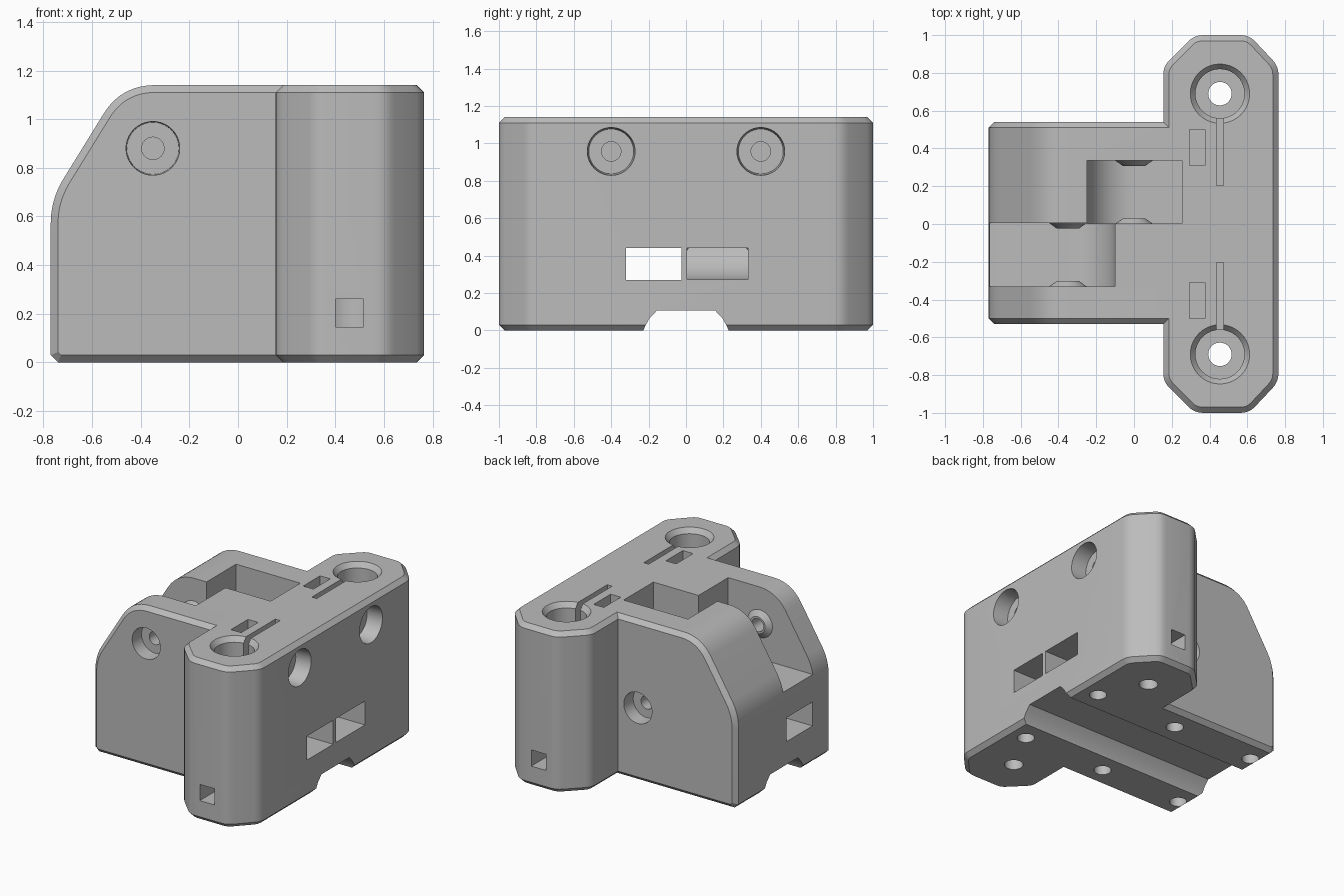
import bpy, bmesh, math
from mathutils import Vector

if "Cube" in bpy.data.objects:
    bpy.data.objects.remove(bpy.data.objects["Cube"], do_unlink=True)

grey = bpy.data.materials.new("plain_grey")
grey.use_nodes = True
GREY = (0.5, 0.5, 0.5, 1)
grey.diffuse_color = GREY
grey.node_tree.nodes["Principled BSDF"].inputs["Base Color"].default_value = GREY


def place(axis, a, b, t):
    """Put a 2D profile point (a, b) at distance t along an axis."""
    return {"x": (t, a, b), "y": (a, t, b), "z": (a, b, t)}[axis]


def make(name, bm):
    bmesh.ops.recalc_face_normals(bm, faces=bm.faces[:])
    mesh = bpy.data.meshes.new(name)
    bm.to_mesh(mesh)
    bm.free()
    mesh.materials.append(grey)
    obj = bpy.data.objects.new(name, mesh)
    bpy.context.collection.objects.link(obj)
    return obj


def loft(name, axis, loops, chamfer=0):
    """Skin a list of (t, 2D points) loops and cap the ends."""
    bm = bmesh.new()
    rings = [[bm.verts.new(place(axis, a, b, t)) for a, b in pts] for t, pts in loops]
    n = len(rings[0])
    for low, high in zip(rings, rings[1:]):
        for i in range(n):
            j = (i + 1) % n
            bm.faces.new((low[i], low[j], high[j], high[i]))
    caps = [bm.faces.new(rings[0]), bm.faces.new(rings[-1])]
    bmesh.ops.recalc_face_normals(bm, faces=bm.faces[:])
    if chamfer:
        edges = [e for f in caps for e in f.edges]
        bmesh.ops.bevel(bm, geom=edges, offset=chamfer, segments=1, affect="EDGES")
    return make(name, bm)


def prism(name, axis, pts, start, end, chamfer=0):
    return loft(name, axis, [(start, pts), (end, pts)], chamfer)


def box(name, x, y, z):
    return prism(name, "z", [(x[0], y[0]), (x[1], y[0]), (x[1], y[1]), (x[0], y[1])], *z)


def turned(name, axis, centre, steps, n=40):
    """Round part from (position, radius) steps along an axis."""
    circle = [(math.cos(math.tau * i / n), math.sin(math.tau * i / n)) for i in range(n)]
    return loft(name, axis, [(t, [(centre[0] + r * c, centre[1] + r * s) for c, s in circle])
                             for t, r in steps])


def rounded(corners, n=8):
    """Soften each (a, b, reach) corner with a short curve."""
    out = []
    for i, (a, b, reach) in enumerate(corners):
        p = Vector((a, b))
        if not reach:
            out.append((a, b))
            continue
        ends = [p + (Vector(corners[k % len(corners)][:2]) - p).normalized() * reach
                for k in (i - 1, i + 1)]
        for k in range(n + 1):
            t = k / n
            out.append(tuple(ends[0] * (1 - t) ** 2 + p * 2 * t * (1 - t) + ends[1] * t * t))
    return out


def arc(centre, r, start, end, n=14):
    return [(centre[0] + r * math.cos(math.radians(start + (end - start) * i / n)),
             centre[1] + r * math.sin(math.radians(start + (end - start) * i / n)))
            for i in range(n + 1)]


def combine(tool, operation="DIFFERENCE"):
    mod = body.modifiers.new("combine", "BOOLEAN")
    mod.object, mod.operation, mod.solver = tool, operation, "EXACT"
    bpy.context.view_layer.objects.active = body
    bpy.ops.object.modifier_apply(modifier=mod.name)
    bpy.data.objects.remove(tool, do_unlink=True)


H = 1.14
# Upright cross bar with clipped corners
half = [(0.32, -1), (0.61, -1), (0.765, -0.835), (0.765, 0.835),
        (0.61, 1), (0.32, 1), (0.155, 0.835), (0.155, -0.835)]
body = prism("carriage_body", "z", rounded([(a, b, 0.045) for a, b in half], 4), 0, H, 0.03)

# Arm with a sloped, rounded nose
nose = rounded([(-0.74, 0, 0), (0.3, 0, 0), (0.3, H, 0), (-0.48, H, 0.14),
                (-0.77, 0.67, 0.1), (-0.77, 0.03, 0)], 12)
combine(prism("arm", "y", nose, -0.53, 0.54, 0.03), "UNION")

# Pulley pockets: front one open to the nose, back one closed
FRONT, BACK = (-0.35, 0.88), (0, 0.52)
combine(prism("front_pocket", "y", [(-1, 1.3), (-1, 0.63)] + arc(FRONT, 0.25, 270, 360)
              + [(-0.1, 1.3)], -0.33, 0.004))
combine(prism("back_pocket", "y", [(-0.25, 1.3)] + arc(BACK, 0.25, 180, 270)
              + [(0.255, 0.27), (0.255, 1.3)], 0.002, 0.335))

# Belt channels
combine(box("front_channel", (-1, 1), (-0.32, -0.025), (0.27, 0.44)))
combine(box("back_channel", (0.1, 1), (0.005, 0.332), (0.271, 0.44)))

# Tapered bosses on the pocket walls
for centre, wall, step in ((FRONT, -0.33, 1), (FRONT, 0.004, -1),
                           (BACK, 0.335, -1), (BACK, 0.002, 1)):
    combine(turned("boss", "y", centre, [(wall - 0.004 * step, 0.098),
                                         (wall, 0.098), (wall + 0.027 * step, 0.06)]), "UNION")

# Pulley bolt holes with counterbores
combine(turned("front_bolt", "y", FRONT, [(-0.6, 0.113), (-0.43, 0.107), (-0.43, 0.046), (0.3, 0.046)]))
combine(turned("back_bolt", "y", BACK, [(0.6, 0.113), (0.44, 0.107), (0.44, 0.046), (-0.25, 0.046)]))

# Groove along the underside
groove = [(-0.235, -0.02), (-0.22, 0.02), (-0.195, 0.065), (-0.155, 0.107)]
combine(prism("groove", "x", groove + [(-y, z) for y, z in reversed(groove)], -1, 1))

for side in (-1, 1):
    # Rod bore with flared mouth and through hole
    combine(turned("rod_bore", "z", (0.455, side * 0.69),
                   [(H + 0.03, 0.157), (H, 0.157), (H - 0.035, 0.13), (0.1, 0.13),
                    (0.1, 0.062), (-0.1, 0.062)]))
    # Clamp slit, nut trap, and clamp screw
    ys = lambda a, b: sorted((side * a, side * b))
    combine(box("slit", (0.437, 0.475), ys(0.205, 0.66), (0.5, 1.3)))
    combine(box("nut_trap", (0.295, 0.375), ys(0.31, 0.5), (0.84, 1.3)))
    combine(turned("clamp_screw", "x", (side * 0.4, 0.957),
                   [(0.9, 0.128), (0.765, 0.128), (0.65, 0.12), (0.65, 0.052), (0.25, 0.052)]))
    # Square port in the bar end
    combine(box("square_port", (0.4, 0.515), ys(0.7, 1.1), (0.145, 0.26)))
    # Mounting holes underneath
    for x in (0.62, -0.04, -0.69):
        combine(turned("mount_hole", "z", (x, side * 0.37), [(-0.1, 0.057), (0.2, 0.057)], 28))

bpy.ops.object.select_all(action="DESELECT")
body.select_set(True)
bpy.context.view_layer.objects.active = body
bpy.ops.object.shade_smooth_by_angle(angle=math.radians(25))
